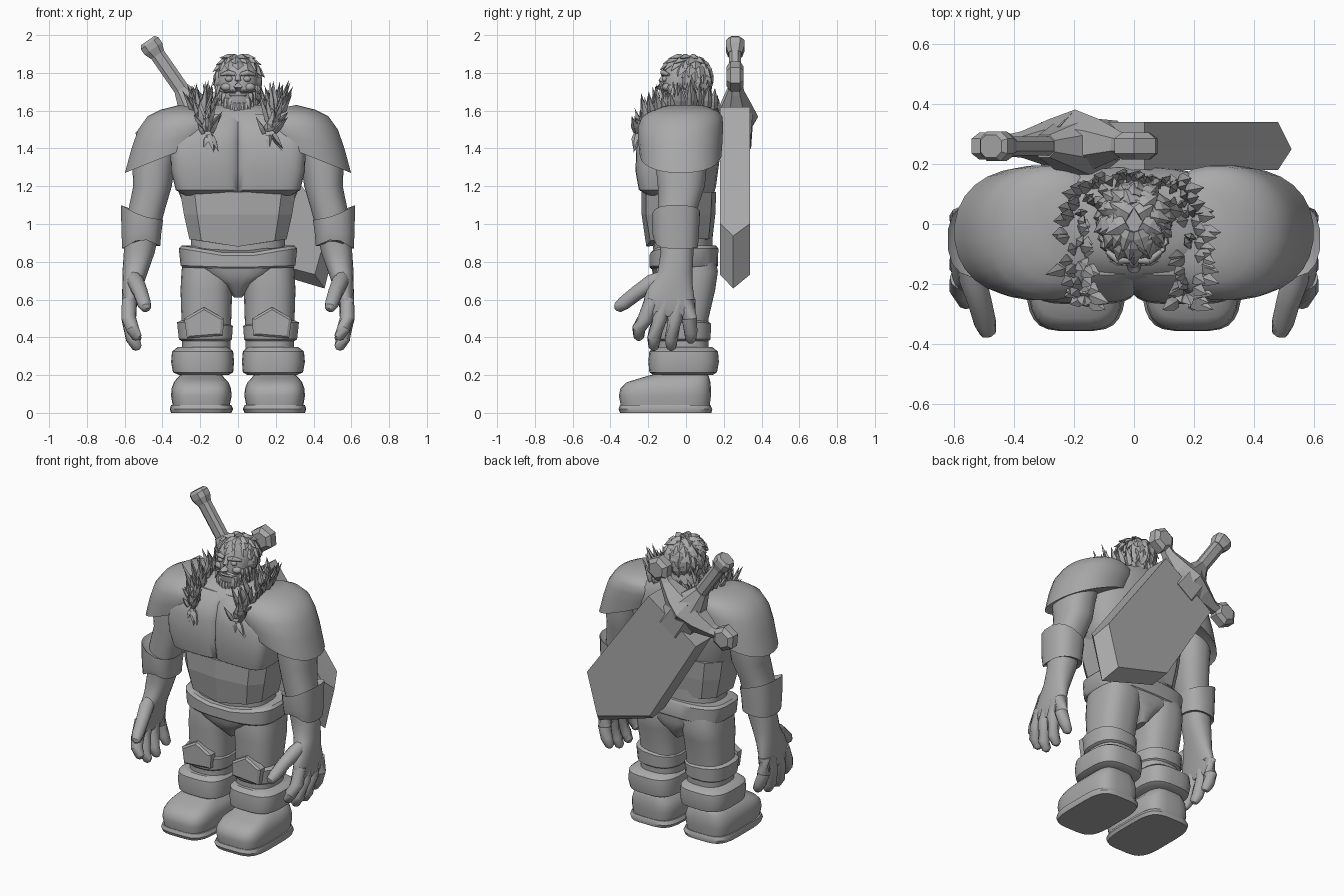
import bpy, bmesh, random
from math import sin, cos, pi, radians, copysign
from mathutils import Vector, Matrix

random.seed(4)
cube = bpy.data.objects.get("Cube")
if cube:
    bpy.data.objects.remove(cube)

grey = bpy.data.materials.new("stone_grey")
grey.use_nodes = True
COL = (.4, .4, .4, 1)
grey.diffuse_color = COL
grey.node_tree.nodes["Principled BSDF"].inputs["Base Color"].default_value = COL
ID = Matrix.Identity(4)
SIDES = ((1, "left"), (-1, "right"))


def finish(name, bm, flat=False, mat=ID):
    bm.transform(mat)
    bmesh.ops.recalc_face_normals(bm, faces=bm.faces)
    me = bpy.data.meshes.new(name)
    bm.to_mesh(me)
    bm.free()
    me.materials.append(grey)
    ob = bpy.data.objects.new(name, me)
    bpy.context.collection.objects.link(ob)
    if not flat:
        bpy.ops.object.select_all(action='DESELECT')
        ob.select_set(True)
        bpy.context.view_layer.objects.active = ob
        bpy.ops.object.shade_smooth_by_angle(angle=radians(40))


def skin(bm, loops):
    """Bridge a stack of vertex loops and cap both ends."""
    for a, b in zip(loops, loops[1:]):
        for i in range(len(a)):
            j = (i + 1) % len(a)
            bm.faces.new((a[i], a[j], b[j], b[i]))
    bm.faces.new(loops[0])
    bm.faces.new(loops[-1])


def level(x0, x1, z, yf, yb, dz=0):
    return (x0, z, x1, z, yf, yb, dz)


def sym(w, z, yf, yb, dz=0):
    return level(-w, w, z, yf, yb, dz)


def box(w, z, t):
    return sym(w, z, -t, t)


def loft(name, rings, n=28, p=2.6, s=1, flat=False, mat=ID):
    """Superellipse rings: two side points in xz, front y, back y, front drop."""
    bm, loops = bmesh.new(), []
    for xa, za, xb, zb, yf, yb, dz in rings:
        loop = []
        for i in range(n):
            a = 2 * pi * (i + .5) / n
            c, k = (copysign(abs(f(a)) ** (2 / p), f(a)) for f in (cos, sin))
            z = (za + zb + (zb - za) * c) / 2 + dz * max(0, -k) * (1 - abs(c))
            loop.append(bm.verts.new((s * (xa + xb + (xb - xa) * c) / 2, (yf + yb + (yb - yf) * k) / 2, z)))
        loops.append(loop)
    skin(bm, loops)
    finish(name, bm, flat, mat)


def tube(name, pts, radii, n=10, s=1, mat=ID, flat=False):
    bm, loops = bmesh.new(), []
    pts = [Vector((x * s, y, z)) for x, y, z in pts]
    for i, (pt, r) in enumerate(zip(pts, radii)):
        d = pts[min(i + 1, len(pts) - 1)] - pts[max(i - 1, 0)]
        q = d.to_track_quat('Z', 'Y')
        loops.append([bm.verts.new(pt + q @ Vector((r * cos(2 * pi * k / n), r * sin(2 * pi * k / n), 0)))
                      for k in range(n)])
    skin(bm, loops)
    finish(name, bm, flat, mat)


def ball(name, loc, scale):
    bm = bmesh.new()
    bmesh.ops.create_uvsphere(bm, u_segments=16, v_segments=10, radius=1)
    finish(name, bm, mat=Matrix.Translation(loc) @ Matrix.Diagonal((*scale, 1)))


def prism(name, layers, s=1, mat=ID):
    """Stack xz outlines along y."""
    bm = bmesh.new()
    skin(bm, [[bm.verts.new((x * s, y, z)) for x, z in pts] for y, pts in layers])
    finish(name, bm, True, mat)


def shrink(pts, cx, cz, f):
    return [(cx + (x - cx) * f, cz + (z - cz) * f) for x, z in pts]


def spike(bm, base, d, length, w):
    """Flattened four-sided tuft."""
    d = Vector(d).normalized()
    q = d.to_track_quat('Z', 'Y')
    b = Vector(base)
    ring = [bm.verts.new(b + q @ Vector(v)) for v in ((w, 0, 0), (0, w * .6, 0), (-w, 0, 0), (0, -w * .6, 0))]
    mid = [bm.verts.new(b + (v.co - b) * 1.1 + d * length * .35) for v in ring]
    tip = bm.verts.new(b + d * length)
    bm.faces.new(ring)
    for i in range(4):
        j = (i + 1) % 4
        bm.faces.new((ring[i], ring[j], mid[j], mid[i]))
        bm.faces.new((mid[i], mid[j], tip))


# Torso, corset, belt and briefs
loft("torso", [sym(.3, 1.13, -.19, .14), sym(.33, 1.2, -.22, .16), sym(.36, 1.35, -.23, .18),
               sym(.37, 1.48, -.22, .19), sym(.31, 1.57, -.18, .19), sym(.17, 1.63, -.1, .16)])
loft("belly", [sym(.25, .8, -.17, .14), sym(.25, .96, -.18, .14)])
loft("corset", [sym(.265, .92, -.21, .14, -.04), sym(.295, 1.05, -.235, .155), sym(.315, 1.17, -.235, .16)],
     n=10, p=3.4, flat=True)
loft("belt", [sym(.295, .77, -.185, .16, -.01), sym(.305, .78, -.195, .17, -.01),
              sym(.315, .87, -.195, .172, -.05), sym(.3, .885, -.18, .16, -.05)], p=3.2)
loft("briefs", [sym(.3, .8, -.185, .165), sym(.2, .735, -.178, .165), sym(.08, .68, -.15, .15),
                sym(.02, .61, -.08, .1)], p=3)

for s, side in SIDES:
    # Chest half and shoulder armour
    loft(side + "_pectoral", [level(-.02, .28, 1.15, -.2, 0), level(-.02, .33, 1.18, -.25, 0),
                              level(-.02, .355, 1.28, -.268, 0), level(-.02, .36, 1.42, -.263, 0),
                              level(-.02, .33, 1.52, -.235, 0), level(-.02, .25, 1.58, -.17, 0)], p=4, s=s)
    loft(side + "_shoulder_guard", [(.11, 1.47, .588, 1.285, -.23, .175, 0), (.1, 1.47, .6, 1.27, -.245, .188, 0),
                                    (.08, 1.5, .565, 1.4, -.255, .195, 0), (.06, 1.53, .53, 1.5, -.255, .197, 0),
                                    (.07, 1.56, .48, 1.57, -.235, .195, 0), (.1, 1.58, .41, 1.605, -.195, .175, 0),
                                    (.14, 1.6, .31, 1.63, -.13, .125, 0)], p=2.2, s=s)
    # Arm, bracer and hand
    loft(side + "_arm", [level(.31, .52, 1.45, -.15, .12), level(.335, .56, 1.3, -.16, .11),
                         level(.35, .555, 1.2, -.15, .1), level(.385, .58, 1.08, -.15, .06),
                         level(.42, .595, .95, -.14, .05), level(.44, .605, .85, -.135, .04),
                         level(.475, .612, .75, -.15, .035), level(.5, .612, .68, -.195, .035),
                         level(.525, .615, .61, -.222, .045), level(.54, .61, .54, -.225, .04),
                         level(.55, .6, .51, -.2, .02)], p=2.3, s=s)
    loft(side + "_bracer", [(.425, .89, .605, .88, -.15, .05, .05), (.41, .885, .615, .87, -.17, .065, .05),
                            (.405, .95, .618, .95, -.18, .07, 0), (.395, 1.02, .622, 1.1, -.18, .075, -.02),
                            (.42, 1.01, .6, 1.07, -.16, .055, -.02)], n=16, s=s)
    for name, y0, y1, tip in (("index", -.18, -.25, .385), ("middle", -.11, -.17, .332),
                              ("ring", -.04, -.078, .332), ("little", .01, .025, .37)):
        tube(f"{side}_{name}_finger", [(.575, y0, .6), (.578, (y0 + y1) / 2, .5), (.558, y1, tip + .06),
                                       (.535, y1, tip + .015), (.53, y1, tip)], (.04, .04, .036, .028, .012), s=s)
    tube(side + "_thumb", [(.56, -.08, .74), (.54, -.18, .69), (.515, -.26, .635), (.497, -.33, .58),
                           (.487, -.362, .556), (.484, -.372, .547)], (.03, .045, .04, .037, .028, .01), s=s)
    # Leg, knee guard and boot
    loft(side + "_leg", [level(.02, .285, .86, -.14, .14), level(.02, .3, .75, -.16, .17),
                         level(.03, .305, .65, -.16, .155), level(.035, .3, .5, -.15, .12),
                         level(.04, .295, .3, -.15, .12)], s=s)
    loft(side + "_knee_strap", [level(.04, .3, .38, -.155, .12), level(.03, .315, .39, -.165, .132),
                                (.025, .46, .325, .48, -.168, .135, 0), (.045, .47, .3, .49, -.155, .12, 0)],
         n=16, s=s)
    plate = [(.08, .41), (.27, .395), (.285, .5), (.18, .56), (.075, .5)]
    prism(side + "_knee_plate", [(-.13, plate), (-.172, plate), (-.182, shrink(plate, .18, .47, .85))], s)
    loft(side + "_boot_cuff", [level(.05, .31, .2, -.17, .14), level(.025, .345, .215, -.195, .165),
                               level(.02, .355, .27, -.2, .175), level(.025, .35, .325, -.195, .17),
                               level(.05, .32, .348, -.17, .14)], p=3.2, s=s)
    loft(side + "_boot_sole", [level(.035, .355, 0, -.35, .135), level(.025, .362, .02, -.358, .14),
                               level(.035, .355, .042, -.35, .13)], p=4, s=s)
    loft(side + "_boot", [level(.045, .345, .03, -.345, .125), level(.033, .355, .09, -.356, .133),
                          level(.037, .352, .13, -.348, .133), level(.05, .34, .162, -.315, .13),
                          level(.07, .325, .182, -.25, .125), level(.08, .31, .197, -.2, .12),
                          level(.1, .29, .21, -.15, .1)], p=3.8, s=s)

# Head and face
loft("neck", [sym(.13, 1.55, -.11, .13), sym(.09, 1.7, -.08, .1)])
loft("head", [sym(.065, 1.59, -.11, .05), sym(.09, 1.64, -.125, .09), sym(.108, 1.73, -.125, .11),
              sym(.106, 1.82, -.115, .12), sym(.07, 1.875, -.07, .08)], p=2.4)
tube("nose", [(0, -.11, 1.79), (0, -.132, 1.755), (0, -.142, 1.728), (0, -.12, 1.712)], (.012, .016, .024, .012))
loft("mouth", [sym(.04, 1.675, -.132, -.1), sym(.048, 1.684, -.137, -.1), sym(.04, 1.692, -.132, -.1)], p=2)
for s, side in SIDES:
    ball(side + "_eye", (s * .048, -.112, 1.768), (.02, .015, .016))
    ball(side + "_cheek", (s * .06, -.1, 1.725), (.032, .025, .022))
    ball(side + "_ear", (s * .112, .005, 1.75), (.016, .03, .04))
    tube(side + "_brow", [(.015, -.122, 1.792), (.05, -.122, 1.802), (.09, -.092, 1.79)], (.011, .015, .008), s=s)

# Hair tufts laid in overlapping rows and swept forward, leaving the face open
bm = bmesh.new()
for row, el in enumerate(range(-45, 90, 15)):
    e = radians(el)
    count = max(6, int(18 * cos(e)))
    for i in range(count):
        a = 2 * pi * (i + row % 2 / 2) / count
        n = Vector((cos(e) * cos(a), cos(e) * sin(a), sin(e)))
        if n.y < -.2 and el < 40 or n.y < .15 and el < -10:
            continue
        flow = Vector((sin(e) * cos(a), sin(e) * sin(a) - sin(e) * .6, -cos(e)))
        flow -= n * flow.dot(n)
        base = Vector((n.x * .106, n.y * .12 + .005, 1.775 + n.z * .112))
        spike(bm, base, flow.normalized() + n * random.uniform(.05, .2), random.uniform(.06, .085), .028)
finish("hair", bm, True)

# Beard and moustache
bm = bmesh.new()
for row, z in enumerate((1.615, 1.64, 1.665, 1.7, 1.735)):
    for i in range(15):
        a = pi + pi * (i + row % 2 / 2) / 14.5
        if row > 1 and abs(cos(a)) < (.45, .6, .85)[row - 2]:
            continue
        r = .085 + .006 * row
        spike(bm, (r * cos(a), -.02 + (r + .015) * sin(a), z), (cos(a) * .25, sin(a) * .25, -1),
              random.uniform(.05, .07), .016)
for s in (1, -1):
    for k in range(3):
        spike(bm, (s * (.01 + .015 * k), -.13, 1.705), (s, .15, -.3), .045, .011)
finish("beard", bm, True)

# Fur collar running behind the neck and down the chest
bm = bmesh.new()
path = [Vector(v) for v in ((0, .15, 1.6), (.13, .13, 1.61), (.19, .02, 1.62), (.19, -.12, 1.59),
                            (.175, -.225, 1.53), (.15, -.265, 1.45))]
for s in (1, -1):
    for k, (a, b) in enumerate(zip(path, path[1:])):
        for i in range(13):
            pt = a.lerp(b, i / 13)
            out = random.uniform(-.4, .55)
            d = Vector((out, .2 - .12 * k, 1))
            if k == 4:
                d = Vector((out * 1.6, -.25, .8 if i < 9 else -.9))
            pt += Vector((out * .08, random.uniform(-.015, .015), 0))
            pt.x *= s
            d.x *= s
            spike(bm, pt, d, random.uniform(.08, .16) * (.55, .9, 1, 1, .7)[k], .021)
finish("fur_collar", bm, True)

# Greatsword slung across the back, with a bevelled point
slung = Matrix.Translation((-.22, .26, 1.6)) @ Matrix.Rotation(-.607, 4, 'Y')
face = [(-.2, -.13), (-.235, -.77), (.02, -1.07), (.235, -.89), (.22, -.13)]
edge = [(-.2, -.13), (-.235, -.84), (.02, -1.16), (.235, -.97), (.22, -.13)]
prism("sword_blade", [(-.08, face), (-.01, edge), (.08, face)], mat=slung)
loft("sword_collar", [box(.13, -.2, .09), box(.12, -.04, .1), box(.045, .14, .04)],
     n=8, flat=True, mat=slung)
loft("sword_grip", [box(.043, .05, .034), box(.043, .4, .034)], n=8, flat=True, mat=slung)
loft("sword_pommel", [box(.043, .36, .04), box(.06, .4, .052), box(.06, .435, .052), box(.045, .452, .04)],
     n=8, flat=True, mat=slung)
knob = [(.29 + .08 * cos(pi * k / 3), .02 + .08 * sin(pi * k / 3)) for k in range(6)]
inset = shrink(knob, .29, .02, .65)
for s, side in SIDES:
    tube(side + "_crossguard", [(0, .01, -.04), (.1, .01, -.035), (.2, .005, -.015), (.28, 0, .02)],
         (.112, .08, .044, .03), n=6, s=s, mat=slung, flat=True)
    prism(side + "_guard_knob", [(-.045, inset), (-.025, knob), (.025, knob), (.045, inset)], s, slung)
